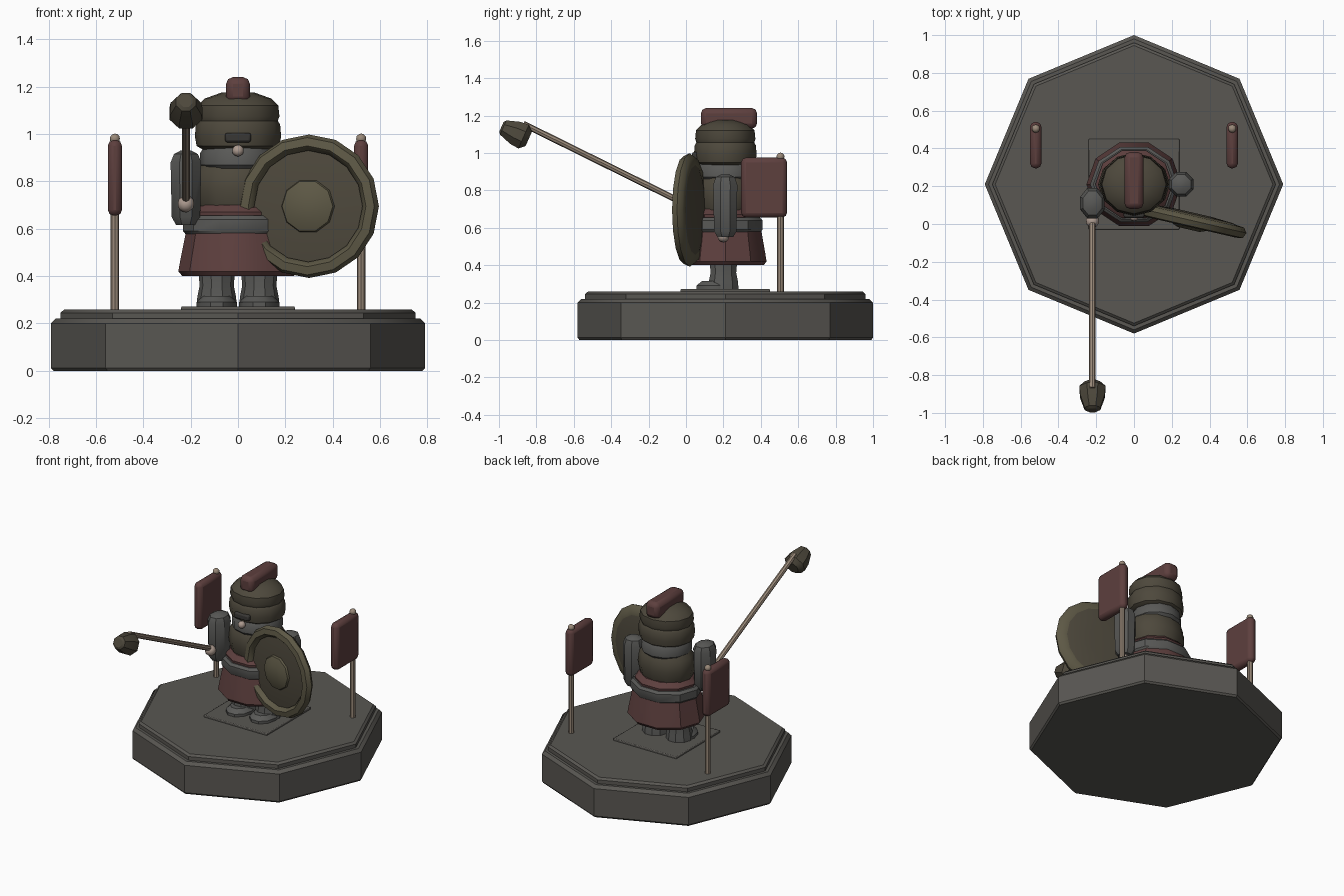
import bpy, bmesh, math
from mathutils import Vector

if "Cube" in bpy.data.objects:
    bpy.data.objects.remove(bpy.data.objects["Cube"])

def mat(name, c):
    m = bpy.data.materials.new(name)
    m.diffuse_color = (*c, 1)
    m.use_nodes = True
    m.node_tree.nodes["Principled BSDF"].inputs["Base Color"].default_value = m.diffuse_color
    return m

STONE = mat("stone", (0.10, 0.095, 0.085))
IRON = mat("iron", (0.10, 0.10, 0.095))
DARK = mat("dark", (0.04, 0.038, 0.035))
BRONZE = mat("bronze", (0.11, 0.098, 0.06))
BROWN = mat("brown", (0.075, 0.065, 0.045))
RED = mat("red_cloth", (0.11, 0.05, 0.048))
WOOD = mat("wood", (0.32, 0.25, 0.19))
SKIN = mat("skin", (0.42, 0.33, 0.28))

CY = 0.21  # figure and base centre in y

def finish(bm, name, material, loc=(0, 0, 0), axis=None, bevel=0, angle=35, segs=2):
    bmesh.ops.recalc_face_normals(bm, faces=bm.faces)
    me = bpy.data.meshes.new(name)
    bm.to_mesh(me)
    bm.free()
    ob = bpy.data.objects.new(name, me)
    bpy.context.collection.objects.link(ob)
    ob.location = loc
    if axis:
        ob.rotation_mode = 'QUATERNION'
        ob.rotation_quaternion = Vector(axis).to_track_quat('Z', 'Y')
    me.materials.append(material)
    if bevel:
        b = ob.modifiers.new("bevel", 'BEVEL')
        b.width, b.segments = bevel, segs
    bpy.ops.object.select_all(action='DESELECT')
    ob.select_set(True)
    bpy.context.view_layer.objects.active = ob
    bpy.ops.object.shade_smooth_by_angle(angle=math.radians(angle))
    return ob

def lathe(name, profile, n, material, loc=(0, 0, 0), sy=1, turn=0, **kw):
    """Rings of n points from (radius, z) pairs, capped at both ends."""
    bm = bmesh.new()
    rings = []
    for r, z in profile:
        ring = []
        for i in range(n):
            a = 2 * math.pi * (i + turn) / n
            ring.append(bm.verts.new((r * math.cos(a), r * sy * math.sin(a), z)))
        rings.append(ring)
    for lo, hi in zip(rings, rings[1:]):
        for i in range(n):
            j = (i + 1) % n
            bm.faces.new((lo[i], lo[j], hi[j], hi[i]))
    bm.faces.new(rings[0])
    bm.faces.new(rings[-1])
    return finish(bm, name, material, loc, **kw)

def box(name, lo, hi, material, bevel=0.01, **kw):
    lo, hi = Vector(lo), Vector(hi)
    bm = bmesh.new()
    bmesh.ops.create_cube(bm, size=1)
    bmesh.ops.scale(bm, vec=hi - lo, verts=bm.verts)
    return finish(bm, name, material, (lo + hi) / 2, bevel=bevel, **kw)

def ball(name, loc, r, material):
    bm = bmesh.new()
    bmesh.ops.create_icosphere(bm, subdivisions=2, radius=r)
    return finish(bm, name, material, loc)

def rod(name, a, b, r, material, n=8):
    a, b = Vector(a), Vector(b)
    return lathe(name, [(r, 0), (r, (b - a).length)], n, material, a, axis=b - a)

# Octagonal base, raised slab and foot plate
lathe("base", [(0.78, 0), (0.79, 0.012), (0.79, 0.2), (0.77, 0.22)], 8, STONE, (0, CY, 0))
lathe("base_slab", [(0.75, 0.21), (0.75, 0.245), (0.735, 0.258)], 8, STONE, (0, CY, 0))
box("foot_plate", (-0.24, -0.03, 0.25), (0.24, 0.45, 0.272), STONE, 0.005)

for s, side in ((-1, "left"), (1, "right")):
    # Legs and feet
    lathe(side + "_leg", [(0.085, 0.27), (0.082, 0.31), (0.072, 0.36), (0.08, 0.45)], 10, IRON,
          (0.09 * s, 0.2, 0))
    lathe(side + "_foot", [(0.085, 0.268), (0.085, 0.29), (0.06, 0.315)], 10, IRON,
          (0.09 * s, 0.16, 0), sy=1.3)
    # Banners: pole, finial and cloth
    rod(side + "_banner_pole", (0.52 * s, 0.505, 0.25), (0.52 * s, 0.505, 0.98), 0.018, WOOD)
    ball(side + "_banner_finial", (0.52 * s, 0.505, 0.98), 0.022, WOOD)
    box(side + "_banner_cloth", (0.52 * s - 0.03, 0.295, 0.655), (0.52 * s + 0.03, 0.54, 0.975),
        RED, 0.025)

# Skirt, belt and torso
lathe("skirt", [(0.235, 0.4), (0.252, 0.42), (0.245, 0.46), (0.22, 0.585)], 10, RED,
      (0, CY, 0), sy=0.92)
lathe("belt", [(0.22, 0.575), (0.232, 0.59), (0.232, 0.64), (0.215, 0.655)], 10, IRON,
      (0, CY, 0), sy=0.9)
lathe("sash", [(0.2, 0.64), (0.205, 0.67), (0.17, 0.7)], 10, RED, (0, CY, 0), sy=0.92)
lathe("torso", [(0.15, 0.64), (0.175, 0.7), (0.19, 0.77), (0.18, 0.84), (0.14, 0.89)], 12,
      BROWN, (0, CY, 0), sy=0.85)
lathe("collar", [(0.14, 0.85), (0.16, 0.87), (0.16, 0.92), (0.14, 0.95)], 12, IRON, (0, CY, 0))

# Helmet with brow ridge, face and crest
lathe("helmet", [(0.15, 0.935), (0.175, 0.95), (0.182, 0.99), (0.178, 1.04), (0.168, 1.055),
                 (0.175, 1.075), (0.17, 1.12), (0.14, 1.15), (0.07, 1.175)], 12, BROWN,
      (0, CY, 0), sy=0.92)
box("face_slot", (-0.055, 0.033, 0.965), (0.055, 0.09, 1.005), DARK, 0.01)
ball("nose", (0, 0.04, 0.93), 0.025, SKIN)
box("crest", (-0.05, 0.08, 1.13), (0.05, 0.38, 1.24), RED, 0.028)

# Arms and hands
lathe("weapon_arm", [(0.045, 0.615), (0.065, 0.65), (0.07, 0.88), (0.055, 0.915), (0.025, 0.93)],
      8, IRON, (-0.22, 0.11, 0), sy=1.25, turn=0.5)
lathe("shield_arm", [(0.045, 0.55), (0.065, 0.58), (0.07, 0.83), (0.055, 0.87), (0.025, 0.885)],
      8, IRON, (0.25, CY, 0), turn=0.5)
ball("weapon_hand", (-0.22, 0.015, 0.705), 0.036, SKIN)
ball("shield_hand", (0.25, 0.2, 0.555), 0.033, SKIN)

# Long mace held forward
grip, tip = Vector((-0.22, 0.04, 0.705)), Vector((-0.22, -0.87, 1.155))
rod("mace_shaft", grip, tip, 0.017, WOOD)
lathe("mace_head", [(0.045, -0.03), (0.075, 0), (0.07, 0.05), (0.045, 0.12), (0.03, 0.13)], 8,
      BROWN, (-0.22, -0.868, 1.087), turn=0.5, axis=(0, -0.9, 0.4))

# Round shield: dished body, raised rim and boss
tilt = math.radians(13)
facing = Vector((-math.sin(tilt), -math.cos(tilt), 0))
centre = Vector((0.3, 0.02, 0.695))
lathe("shield_body", [(0.1, -0.042), (0.22, -0.035), (0.28, -0.02), (0.28, 0), (0.2, 0.012),
                      (0.08, 0.02)], 16, BROWN, centre, axis=facing)
bm = bmesh.new()
section = [(0.24, -0.03), (0.285, -0.025), (0.303, 0), (0.29, 0.03), (0.255, 0.036), (0.235, 0.015)]
rim = [[bm.verts.new((r * math.cos(i * math.pi / 8), r * math.sin(i * math.pi / 8), z))
        for r, z in section] for i in range(16)]
for i in range(16):
    for k in range(6):
        a, b, m = rim[i], rim[(i + 1) % 16], (k + 1) % 6
        bm.faces.new((a[k], b[k], b[m], a[m]))
finish(bm, "shield_rim", BRONZE, centre, axis=facing, angle=50)
lathe("shield_boss", [(0.118, 0.01), (0.11, 0.03), (0.06, 0.05)], 10, BRONZE, centre, axis=facing)
